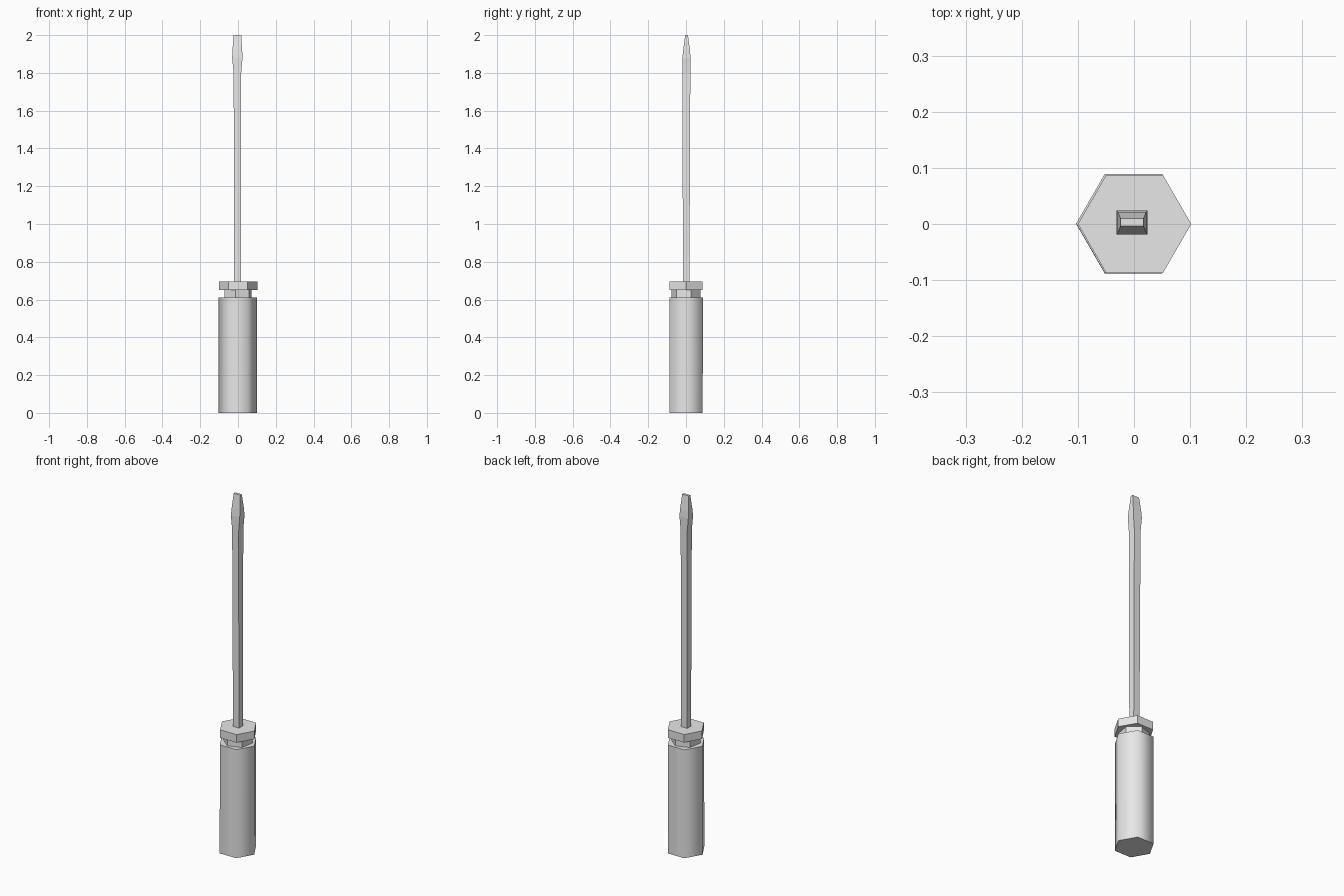
import bpy, bmesh, math

cube = bpy.data.objects.get("Cube")
if cube:
    bpy.data.objects.remove(cube, do_unlink=True)

grey = bpy.data.materials.new("light_grey")
grey.use_nodes = True
colour = (0.8, 0.8, 0.8, 1)
grey.diffuse_color = colour
grey.node_tree.nodes["Principled BSDF"].inputs["Base Color"].default_value = colour


def hexagon(radius, z, cx=0, cy=0, turn=0):
    """Corner points of a level hexagon."""
    angles = [math.radians(60 * i + turn) for i in range(6)]
    return [(cx + radius * math.cos(a), cy + radius * math.sin(a), z) for a in angles]


def rectangle(x0, x1, y0, y1, z):
    """Corner points of a level rectangle."""
    return [(x0, y0, z), (x1, y0, z), (x1, y1, z), (x0, y1, z)]


def loft(name, rings, smooth=False):
    """Closed solid through a stack of matching rings."""
    bm = bmesh.new()
    loops = [[bm.verts.new(p) for p in ring] for ring in rings]
    for low, high in zip(loops, loops[1:]):
        for i in range(len(low)):
            j = (i + 1) % len(low)
            bm.faces.new((low[i], low[j], high[j], high[i]))
    bm.faces.new(loops[0][::-1])
    bm.faces.new(loops[-1])
    bmesh.ops.recalc_face_normals(bm, faces=bm.faces)
    mesh = bpy.data.meshes.new(name)
    bm.to_mesh(mesh)
    bm.free()
    mesh.materials.append(grey)
    obj = bpy.data.objects.new(name, mesh)
    bpy.context.collection.objects.link(obj)
    if smooth:
        bpy.ops.object.select_all(action="DESELECT")
        obj.select_set(True)
        bpy.context.view_layer.objects.active = obj
        bpy.ops.object.shade_smooth_by_angle(angle=math.radians(70))
    return obj


# Six-sided grip with softly shaded sides
loft("handle", [hexagon(0.102, 0, -0.001), hexagon(0.102, 0.61, -0.001, 0.001)], smooth=True)

# Slightly turned narrow neck and the collar above it
loft("neck", [hexagon(0.077, z, turn=20) for z in (0.605, 0.655)])
loft("collar", [hexagon(0.101, z, 0.001) for z in (0.65, 0.695)])

# Square shaft that flares and then thins to a flat tip
loft("blade", [
    rectangle(-0.02, 0.017, -0.016, 0.018, 0.69),
    rectangle(-0.023, 0.017, -0.019, 0.023, 1.8),
    rectangle(-0.031, 0.024, -0.019, 0.024, 1.88),
    rectangle(-0.029, 0.022, -0.015, 0.021, 1.92),
    rectangle(-0.024, 0.017, -0.004, 0.010, 2.0),
])
